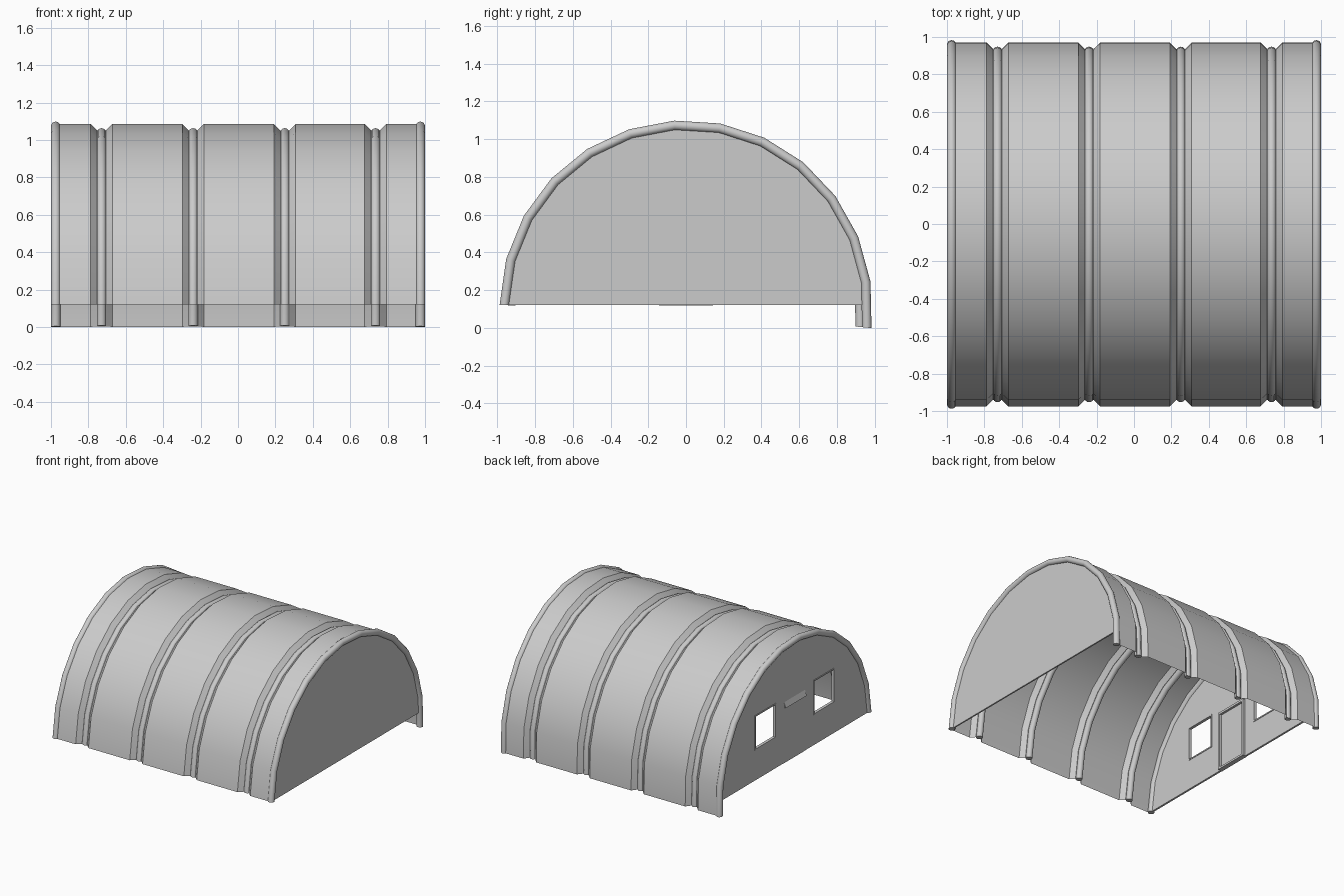
import bpy, bmesh, math

cube = bpy.data.objects.get("Cube")
if cube:
    bpy.data.objects.remove(cube)

grey = bpy.data.materials.new("light grey metal")
grey.use_nodes = True
grey.diffuse_color = (0.6, 0.6, 0.6, 1)
grey.node_tree.nodes["Principled BSDF"].inputs["Base Color"].default_value = (0.6, 0.6, 0.6, 1)

SEGMENTS = 13
START, END = math.radians(178.8), math.radians(-5.8)
AXIS_Z = 0.1
BASE_Z = 0.12
TUBE = 0.025


def arc_point(radius, i):
    a = START + (END - START) * i / SEGMENTS
    return (radius - 0.012) * math.cos(a), AXIS_Z + radius * math.sin(a)


def finish(bm, name, closed=True, smooth=True):
    if closed:
        bmesh.ops.recalc_face_normals(bm, faces=bm.faces)
    mesh = bpy.data.meshes.new(name)
    bm.to_mesh(mesh)
    bm.free()
    mesh.materials.append(grey)
    obj = bpy.data.objects.new(name, mesh)
    bpy.context.collection.objects.link(obj)
    if smooth:
        bpy.ops.object.select_all(action='DESELECT')
        obj.select_set(True)
        bpy.context.view_layer.objects.active = obj
        bpy.ops.object.shade_smooth_by_angle(angle=math.radians(35))
    return obj


def sweep(name, profile, closed):
    """Sweep an (x, radius) profile over the arch."""
    bm = bmesh.new()
    rings = [[bm.verts.new((x, *arc_point(r, i))) for x, r in profile]
             for i in range(SEGMENTS + 1)]
    n = len(profile)
    for a, b in zip(rings, rings[1:]):
        for j in range(n if closed else n - 1):
            k = (j + 1) % n
            bm.faces.new((a[j], a[k], b[k], b[j]))
    if closed:
        bm.faces.new(rings[0])
        bm.faces.new(rings[-1])
    return finish(bm, name, closed)


def rib(name, x, radius):
    steps = [math.tau * t / 16 for t in range(16)]
    sweep(name, [(x + TUBE * math.sin(t), radius + TUBE * math.cos(t)) for t in steps], True)


def box(name, x, y, z, sx, sy, sz):
    bm = bmesh.new()
    bmesh.ops.create_cube(bm, size=1)
    for v in bm.verts:
        v.co = (x + v.co.x * sx, y + v.co.y * sy, z + v.co.z * sz)
    return finish(bm, name, smooth=False)


def end_wall(name, x, thickness):
    bm = bmesh.new()
    outline = [arc_point(0.97, i) for i in range(SEGMENTS)] + [(0.955, BASE_Z)]
    face = bm.faces.new([bm.verts.new((x - thickness / 2, y, z)) for y, z in outline])
    out = bmesh.ops.extrude_face_region(bm, geom=[face])
    moved = [g for g in out["geom"] if isinstance(g, bmesh.types.BMVert)]
    bmesh.ops.translate(bm, verts=moved, vec=(thickness, 0, 0))
    return finish(bm, name, smooth=False)


# Curved roof sheet with a bevelled groove at each inner rib
rib_xs = [-0.73, -0.24, 0.25, 0.735]
profile = [(-0.985, 0.987)]
for x in rib_xs:
    profile += [(x - 0.058, 0.987), (x - 0.024, 0.953),
                (x + 0.024, 0.953), (x + 0.058, 0.987)]
profile.append((0.985, 0.987))
sweep("roof_sheet", profile, False)

# Arched tube ribs
for n, x in enumerate(rib_xs, 1):
    rib(f"inner_rib_{n}", x, 0.94)
for name, x in (("right_end_rib", -0.975), ("left_end_rib", 0.975)):
    rib(name, x, 0.975)

# End walls
WALL_X = -0.975
end_wall("plain_wall", 0.975, 0.012)
door_wall = end_wall("door_wall", WALL_X, 0.016)

# Window openings
for side in (-1, 1):
    cutter = box("window_cutter", WALL_X, side * 0.38, 0.51, 0.2, 0.27, 0.28)
    cutter.hide_render = True
    cut = door_wall.modifiers.new("window", 'BOOLEAN')
    cut.operation = 'DIFFERENCE'
    cut.solver = 'EXACT'
    cut.object = cutter
    bpy.ops.object.select_all(action='DESELECT')
    bpy.context.view_layer.objects.active = door_wall
    door_wall.select_set(True)
    bpy.ops.object.modifier_apply(modifier=cut.name)
    bpy.data.objects.remove(cutter)
    # Slim window frame
    for s in (-1, 1):
        box("window_jamb", WALL_X, side * 0.38 + s * 0.132, 0.51, 0.024, 0.01, 0.28)
        box("window_rail", WALL_X, side * 0.38, 0.51 + s * 0.137, 0.024, 0.27, 0.01)

# Door panel, frame and small sloping lintel
box("door", WALL_X, 0, 0.36, 0.022, 0.27, 0.47)
for s in (-1, 1):
    box("door_jamb", WALL_X + 0.01, s * 0.135, 0.36, 0.04, 0.018, 0.48)
box("door_head", WALL_X + 0.01, 0, 0.6, 0.04, 0.288, 0.018)
box("door_sill", WALL_X + 0.01, 0, BASE_Z + 0.008, 0.04, 0.288, 0.016)
lintel = box("door_lintel", WALL_X - 0.012, 0, 0.6, 0.024, 0.27, 0.055)
for v in lintel.data.vertices:
    if v.co.z > 0.6 and v.co.x < WALL_X - 0.012:
        v.co.x += 0.02
